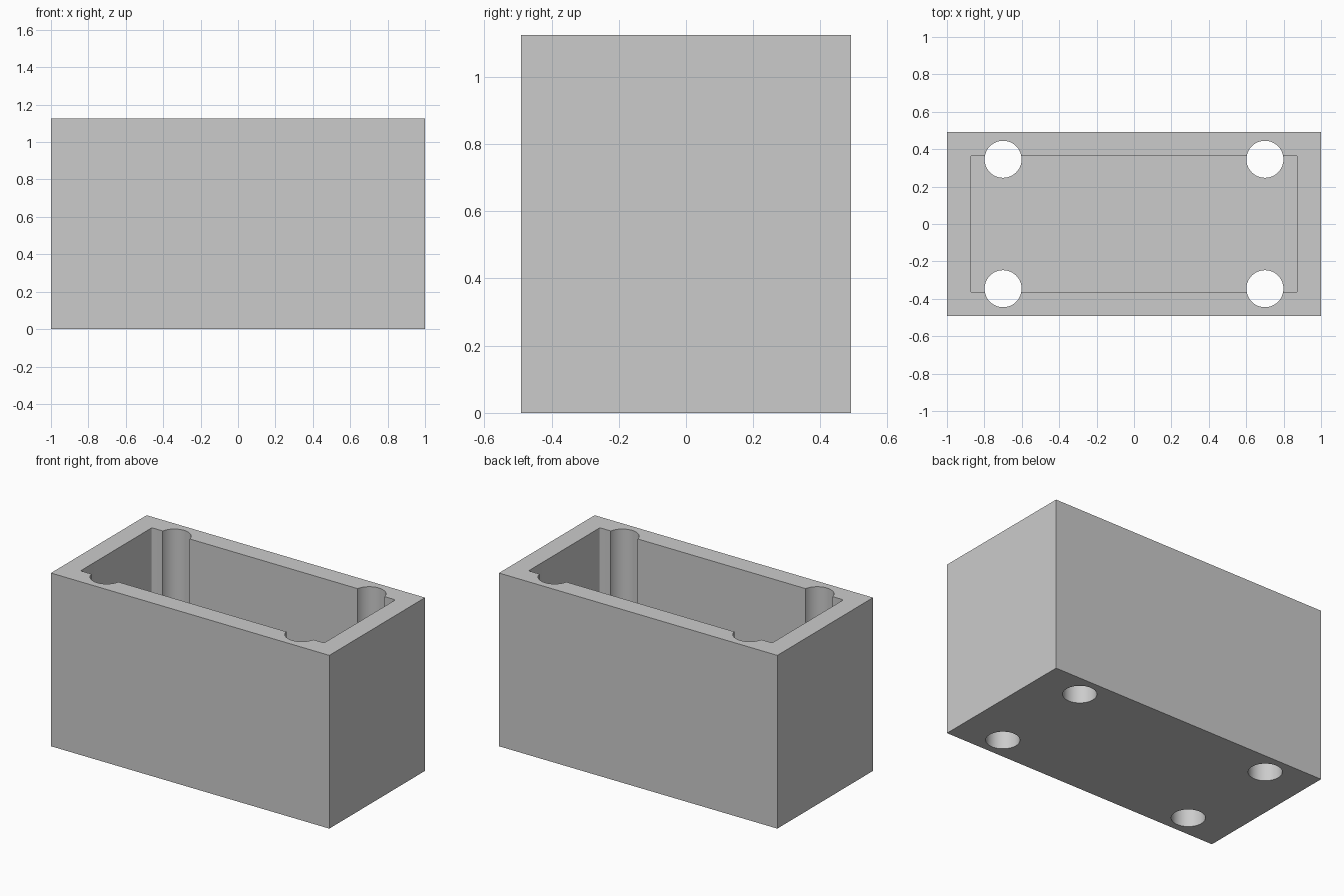
import bpy, bmesh
from math import radians
from mathutils import Matrix

if "Cube" in bpy.data.objects:
    bpy.data.objects.remove(bpy.data.objects["Cube"])

WIDTH, DEPTH, HEIGHT = 2.0, 0.982, 1.125
WALL, FLOOR = 0.125, 0.125
HOLE_X, HOLE_Y, HOLE_R = 0.70, 0.346, 0.099

grey = bpy.data.materials.new("plain grey")
grey.use_nodes = True
grey.diffuse_color = (0.6, 0.6, 0.6, 1)
grey.node_tree.nodes["Principled BSDF"].inputs["Base Color"].default_value = grey.diffuse_color


def make_object(name, bm):
    mesh = bpy.data.meshes.new(name)
    bm.to_mesh(mesh)
    bm.free()
    mesh.materials.append(grey)
    obj = bpy.data.objects.new(name, mesh)
    bpy.context.collection.objects.link(obj)
    return obj


def block(name, size, bottom, corner=0):
    bm = bmesh.new()
    bmesh.ops.create_cube(bm, size=1)
    bmesh.ops.scale(bm, vec=size, verts=bm.verts)
    bmesh.ops.translate(bm, vec=(0, 0, bottom + size[2] / 2), verts=bm.verts)
    if corner:
        upright = [e for e in bm.edges
                   if abs(e.verts[0].co.z - e.verts[1].co.z) > size[2] / 2]
        bmesh.ops.bevel(bm, geom=upright, offset=corner, segments=4,
                        profile=0.5, affect='EDGES')
    return make_object(name, bm)


def post_hole(name, x, y):
    bm = bmesh.new()
    bmesh.ops.create_cone(bm, cap_ends=True, segments=64, radius1=HOLE_R,
                          radius2=HOLE_R, depth=HEIGHT * 2,
                          matrix=Matrix.Translation((x, y, HEIGHT / 2)))
    return make_object(name, bm)


# Solid outer body
box = block("open_box", (WIDTH, DEPTH, HEIGHT), 0)

# Cavity with slightly rounded corners, and four through holes
cutters = [block("cavity_cutter", (WIDTH - 2 * WALL, DEPTH - 2 * WALL, HEIGHT),
                 FLOOR, corner=0.01)]
for x in (-HOLE_X, HOLE_X):
    for y in (-HOLE_Y, HOLE_Y):
        cutters.append(post_hole("hole_cutter", x, y))

bpy.ops.object.select_all(action='DESELECT')
box.select_set(True)
bpy.context.view_layer.objects.active = box
for cutter in cutters:
    cutter.hide_render = True
    cut = box.modifiers.new("cut", 'BOOLEAN')
    cut.operation = 'DIFFERENCE'
    cut.solver = 'EXACT'
    cut.object = cutter
    bpy.ops.object.modifier_apply(modifier=cut.name)
    bpy.data.objects.remove(cutter)

bpy.ops.object.shade_smooth_by_angle(angle=radians(30))
